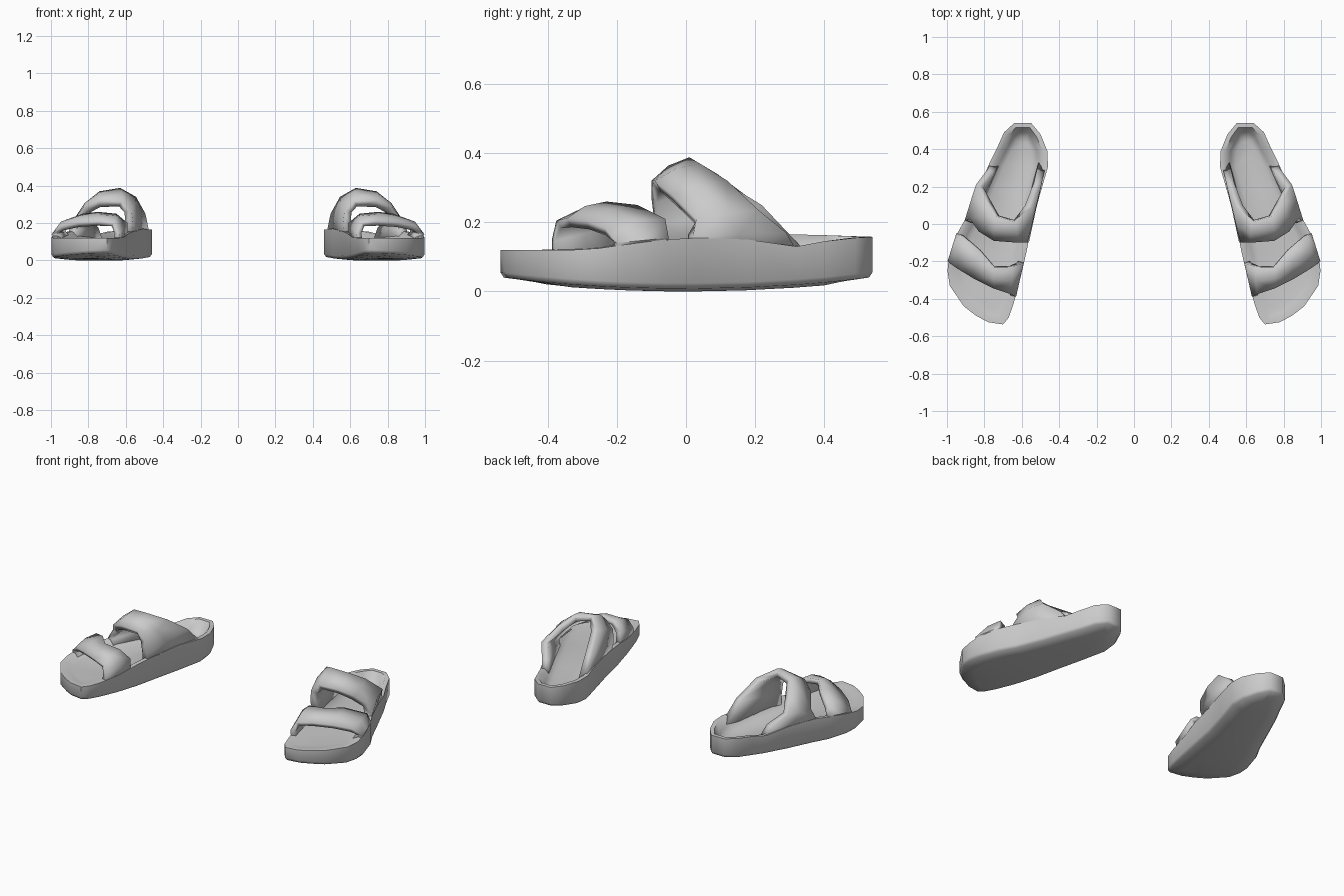
import bpy, bmesh
from mathutils import Vector

if "Cube" in bpy.data.objects:
    bpy.data.objects.remove(bpy.data.objects["Cube"])

# Right-hand sole outline: x, y, rim height (from heel, round the outer side, toe, inner side)
OUTLINE = [
    (0.64, 0.54, 0.158), (0.695, 0.49, 0.155), (0.735, 0.40, 0.145), (0.775, 0.32, 0.13),
    (0.835, 0.18, 0.15), (0.90, 0.03, 0.155), (0.95, -0.06, 0.15), (0.99, -0.18, 0.135),
    (0.997, -0.25, 0.125), (0.985, -0.33, 0.12), (0.91, -0.44, 0.12), (0.845, -0.49, 0.12),
    (0.78, -0.525, 0.12), (0.70, -0.537, 0.12), (0.67, -0.50, 0.12), (0.645, -0.43, 0.12),
    (0.61, -0.30, 0.125), (0.575, -0.15, 0.15), (0.545, 0.0, 0.16), (0.505, 0.15, 0.17),
    (0.46, 0.305, 0.165), (0.463, 0.39, 0.163), (0.50, 0.48, 0.16), (0.55, 0.54, 0.158),
]

# Straps: pairs of front-edge and back-edge points, from outer side to inner side
FRONT = [
    ((0.965, -0.22, 0.10), (0.93, -0.06, 0.12)),
    ((0.997, -0.20, 0.14), (0.95, -0.05, 0.155)),
    ((0.95, -0.235, 0.185), (0.93, -0.06, 0.21)),
    ((0.86, -0.29, 0.205), (0.83, -0.14, 0.25)),
    ((0.75, -0.345, 0.212), (0.75, -0.23, 0.26)),
    ((0.66, -0.375, 0.205), (0.65, -0.23, 0.25)),
    ((0.63, -0.388, 0.15), (0.59, -0.21, 0.20)),
    ((0.64, -0.388, 0.08), (0.595, -0.20, 0.08)),
]
BACK = [
    ((0.893, 0.02, 0.10), (0.76, 0.33, 0.10)),
    ((0.905, 0.02, 0.16), (0.785, 0.29, 0.17)),
    ((0.88, 0.03, 0.21), (0.845, 0.21, 0.235)),
    ((0.83, -0.04, 0.28), (0.79, 0.12, 0.32)),
    ((0.75, -0.09, 0.32), (0.74, 0.04, 0.37)),
    ((0.62, -0.10, 0.32), (0.63, 0.01, 0.388)),
    ((0.57, -0.10, 0.27), (0.545, 0.09, 0.34)),
    ((0.56, -0.09, 0.19), (0.495, 0.21, 0.25)),
    ((0.575, -0.06, 0.09), (0.47, 0.32, 0.13)),
]


def finish(name, bm, thickness=0):
    mesh = bpy.data.meshes.new(name)
    bm.to_mesh(mesh)
    bm.free()
    ob = bpy.data.objects.new(name, mesh)
    bpy.context.collection.objects.link(ob)
    if thickness:
        mod = ob.modifiers.new("thickness", 'SOLIDIFY')
        mod.thickness = thickness
        mod.offset = -1
    ob.modifiers.new("pair", 'MIRROR').use_mirror_merge = False
    bpy.ops.object.select_all(action='DESELECT')
    ob.select_set(True)
    bpy.context.view_layer.objects.active = ob
    bpy.ops.object.shade_smooth_by_angle(angle=0.95)
    return ob


def inset(x, y, d):
    # move a point towards the spine of the sole
    cy = max(-0.38, min(0.42, y))
    v = Vector((0.70 - 0.27 * cy - x, cy - y))
    return Vector((x, y)) + v.normalized() * d


def bottom(y):
    return 0.004 + 0.11 * y * y


def footbed(y):
    return 0.112 - 0.05 * max(y, 0)


def make_sole():
    bm = bmesh.new()
    rings = [
        (0.09, lambda y, r: bottom(y) - 0.004),
        (0.012, lambda y, r: bottom(y) + 0.004),
        (0.0, lambda y, r: bottom(y) + 0.02),
        (0.0, lambda y, r: r),
        (0.025, lambda y, r: r),
        (0.055, lambda y, r: 0.4 * r + 0.6 * footbed(y)),
        (0.085, lambda y, r: footbed(y)),
    ]
    loops = [[bm.verts.new((*inset(x, y, d), max(0, f(y, r)))) for x, y, r in OUTLINE]
             for d, f in rings]
    n = len(OUTLINE)
    for a, b in zip(loops, loops[1:]):
        for i in range(n):
            j = (i + 1) % n
            bm.faces.new((a[i], a[j], b[j], b[i]))
    caps = [bm.faces.new(loops[0]), bm.faces.new(loops[-1])]
    bmesh.ops.triangulate(bm, faces=caps)
    bmesh.ops.recalc_face_normals(bm, faces=bm.faces)
    finish("sole", bm)


def make_strap(name, rows, thickness):
    # padded band: middle line bulges outwards between its two edges
    bm = bmesh.new()
    grid = []
    for i, (f, b) in enumerate(rows):
        f, b = Vector(f), Vector(b)
        p, q = rows[max(i - 1, 0)], rows[min(i + 1, len(rows) - 1)]
        along = Vector(q[0]) + Vector(q[1]) - Vector(p[0]) - Vector(p[1])
        out = (b - f).cross(along).normalized()
        bulge = 0.012 if 1 < i < len(rows) - 2 else 0
        grid.append([bm.verts.new(v) for v in (f, (f + b) / 2 + out * bulge, b)])
    for r, s in zip(grid, grid[1:]):
        for k in range(2):
            bm.faces.new((r[k], r[k + 1], s[k + 1], s[k]))
    finish(name, bm, thickness)


make_sole()
make_strap("front_strap", FRONT, 0.03)
make_strap("back_strap", BACK, 0.042)
